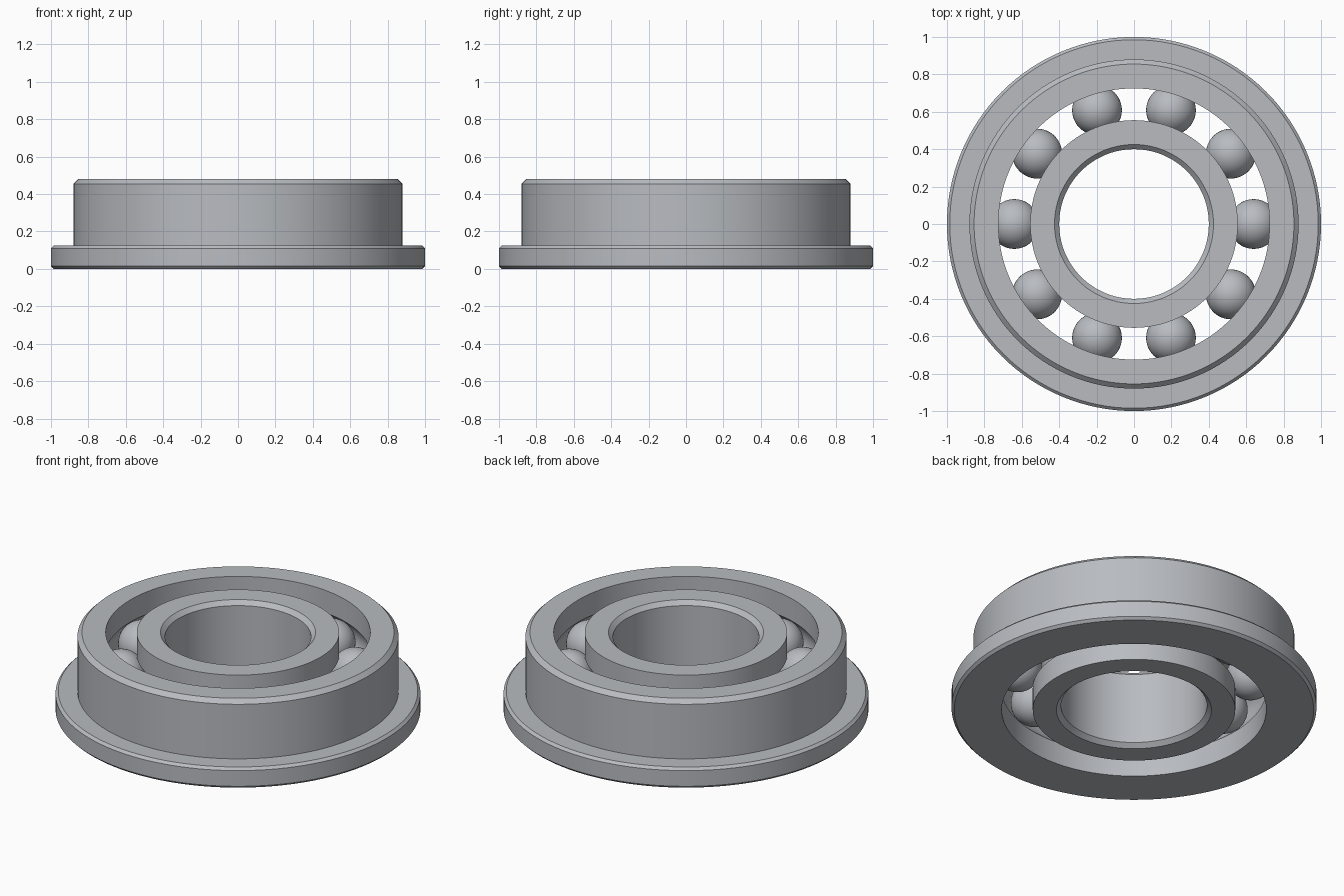
import bpy, bmesh
from math import pi, radians, sin, cos, acos
from mathutils import Vector

cube = bpy.data.objects.get("Cube")
if cube:
    bpy.data.objects.remove(cube, do_unlink=True)

HEIGHT = 0.48
MID = HEIGHT / 2
PITCH = 0.64          # radius of the ball circle
BALL = 0.133
GROOVE = 0.135
INNER_R, OUTER_R = 0.555, 0.725
BALLS = 10

steel = bpy.data.materials.new("steel grey")
steel.use_nodes = True
steel.diffuse_color = (0.48, 0.50, 0.53, 1)
steel.node_tree.nodes["Principled BSDF"].inputs["Base Color"].default_value = steel.diffuse_color


def finish(name, bm, angle):
    mesh = bpy.data.meshes.new(name)
    bm.to_mesh(mesh)
    bm.free()
    mesh.materials.append(steel)
    obj = bpy.data.objects.new(name, mesh)
    bpy.context.collection.objects.link(obj)
    bpy.ops.object.select_all(action='DESELECT')
    obj.select_set(True)
    bpy.context.view_layer.objects.active = obj
    bpy.ops.object.shade_smooth_by_angle(angle=radians(angle))
    return obj


def lathe(name, profile, steps=128):
    """Turn a closed (radius, z) profile around the z axis."""
    bm = bmesh.new()
    verts = [bm.verts.new((r, 0, z)) for r, z in profile]
    edges = [bm.edges.new((v, verts[i - 1])) for i, v in enumerate(verts)]
    bmesh.ops.spin(bm, geom=verts + edges, cent=(0, 0, 0), axis=(0, 0, 1),
                   angle=2 * pi, steps=steps, use_merge=True)
    bmesh.ops.remove_doubles(bm, verts=bm.verts, dist=0.0001)
    bmesh.ops.recalc_face_normals(bm, faces=bm.faces)
    return finish(name, bm, 25)


def groove(wall, middle_angle, steps=12):
    """Arc of the ball track cut into a wall, counter-clockwise."""
    half = acos(abs(wall - PITCH) / GROOVE)
    angles = [middle_angle - half + 2 * half * i / steps for i in range(steps + 1)]
    return [(PITCH + GROOVE * cos(a), MID + GROOVE * sin(a)) for a in angles]


# Outer ring with flange, chamfered edges and ball track
lathe("outer_ring", [
    (OUTER_R, 0), *groove(OUTER_R, 0), (OUTER_R, HEIGHT),
    (0.855, HEIGHT), (0.88, HEIGHT - 0.025), (0.88, 0.125),
    (0.985, 0.125), (1, 0.11), (1, 0.015), (0.985, 0)])

# Inner ring with chamfered bore and ball track
lathe("inner_ring", [
    (INNER_R, HEIGHT), *groove(INNER_R, pi), (INNER_R, 0),
    (0.425, 0), (0.4, 0.025), (0.4, HEIGHT - 0.025), (0.425, HEIGHT)])

# Balls
for i in range(BALLS):
    a = 2 * pi * i / BALLS
    bm = bmesh.new()
    bmesh.ops.create_uvsphere(bm, u_segments=48, v_segments=24, radius=BALL)
    ball = finish(f"ball_{i + 1}", bm, 60)
    ball.location = Vector((PITCH * cos(a), PITCH * sin(a), MID))
